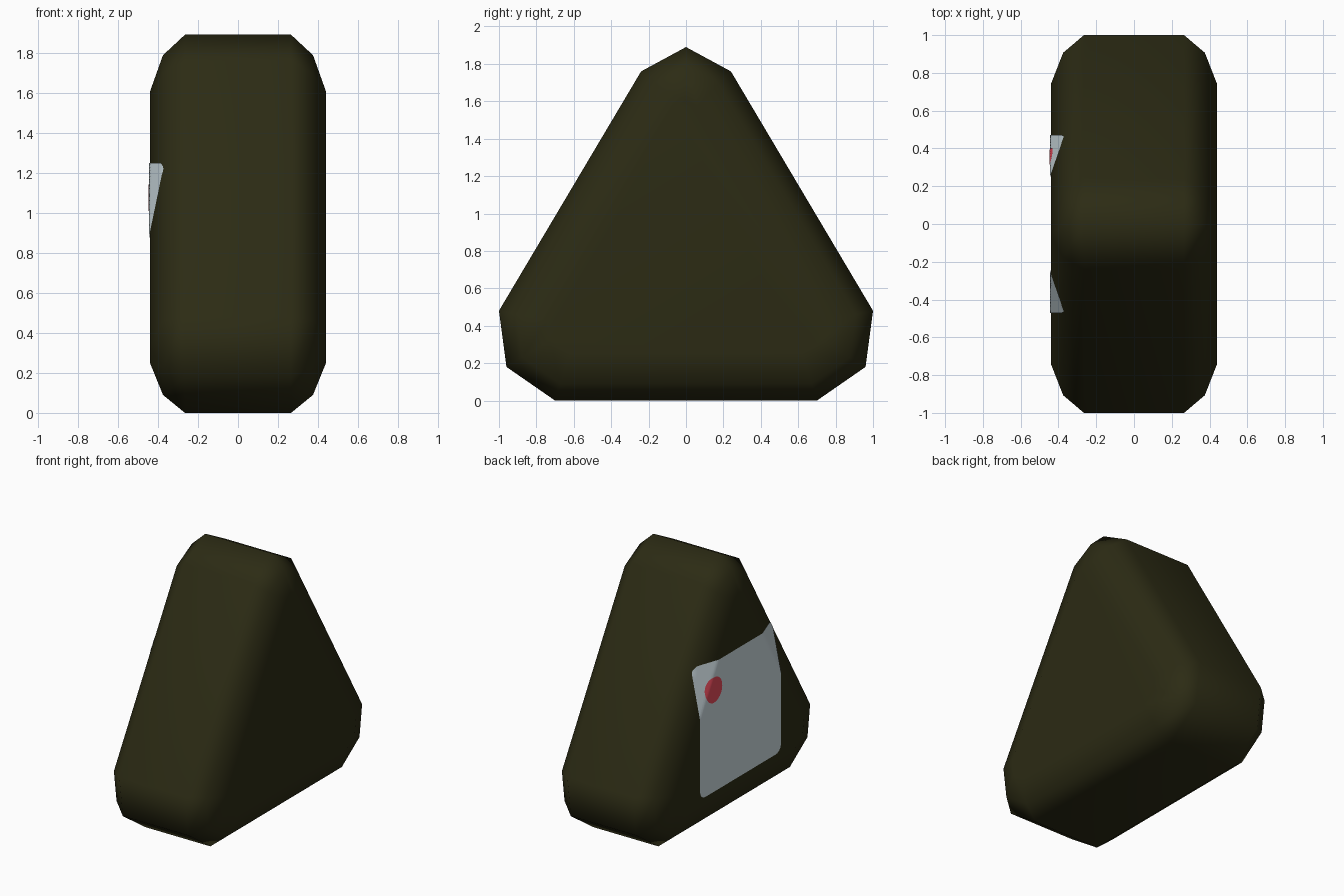
import bpy, bmesh, math
from mathutils import Vector

if "Cube" in bpy.data.objects:
    bpy.data.objects.remove(bpy.data.objects["Cube"])


def material(name, rgb):
    m = bpy.data.materials.new(name)
    m.diffuse_color = (*rgb, 1)
    m.use_nodes = True
    m.node_tree.nodes["Principled BSDF"].inputs["Base Color"].default_value = m.diffuse_color
    return m


SEAWEED = material("dark seaweed", (0.025, 0.024, 0.007))
PAPER = material("pale paper", (0.62, 0.72, 0.76))
RED = material("red", (0.80, 0.07, 0.105))

# Rounded triangle profile in (y, z), clockwise from the apex
half = [(0.24, 1.76), (1.0, 0.48), (0.96, 0.18), (0.70, 0.0)]
PROFILE = [Vector(p) for p in [(0, 1.89)] + half + [(-y, z) for y, z in reversed(half)]]
N = len(PROFILE)
# Edge rounding: (inset of the profile, x distance from the middle)
STEPS = [(0.0, 0.265), (0.09, 0.375), (0.25, 0.44)]


def normal(i):
    e = PROFILE[(i + 1) % N] - PROFILE[i % N]
    return Vector((-e.y, e.x)).normalized()


def inset(d):
    pts = []
    for i in range(N):
        a, b = normal(i - 1), normal(i)
        pts.append(PROFILE[i] - (a + b) * d / (1 + a.dot(b)))
    return pts


def surface_x(p):
    """Half thickness of the body at a (y, z) point."""
    d = min((PROFILE[i] - p).dot(normal(i)) for i in range(N))
    for (d0, x0), (d1, x1) in zip(STEPS, STEPS[1:]):
        if d < d1:
            return x0 + (x1 - x0) * (d - d0) / (d1 - d0)
    return STEPS[-1][1]


def finish(name, bm, mat):
    bmesh.ops.recalc_face_normals(bm, faces=bm.faces)
    for f in bm.faces:
        f.smooth = True
    me = bpy.data.meshes.new(name)
    bm.to_mesh(me)
    bm.free()
    me.materials.append(mat)
    ob = bpy.data.objects.new(name, me)
    bpy.context.collection.objects.link(ob)
    return ob


# Normals point outwards because inset() subtracts them; flip if the winding differs
if normal(0).y < 0:
    PROFILE.reverse()

# Body: six insets of the profile joined along x
bm = bmesh.new()
layers = [(d, -x) for d, x in reversed(STEPS)] + STEPS
rings = [[bm.verts.new((x, p.x, p.y)) for p in inset(d)] for d, x in layers]
for a, b in zip(rings, rings[1:]):
    for i in range(N):
        j = (i + 1) % N
        bm.faces.new((a[i], a[j], b[j], b[i]))
bm.faces.new(rings[0])
bm.faces.new(rings[-1])
body = finish("rice_ball_body", bm, SEAWEED)
body.modifiers.new("weighted normals", 'WEIGHTED_NORMAL')


def sticker(name, outline, centre, lift, mat, count):
    """Thin sheet wrapped over the -x side of the body."""
    c = Vector(centre)
    bm = bmesh.new()

    def vert(p):
        return bm.verts.new((-surface_x(p) - lift, p.x, p.y))

    mid = vert(c)
    prev = None
    for k in range(1, count + 1):
        ring = [vert(c + (p - c) * k / count) for p in outline]
        for i in range(len(ring)):
            j = (i + 1) % len(ring)
            if prev:
                bm.faces.new((prev[i], prev[j], ring[j], ring[i]))
            else:
                bm.faces.new((mid, ring[j], ring[i]))
        prev = ring
    bmesh.ops.recalc_face_normals(bm, faces=bm.faces)
    if sum(f.normal.x * f.calc_area() for f in bm.faces) > 0:
        bmesh.ops.reverse_faces(bm, faces=bm.faces)
    for f in bm.faces:
        f.smooth = True
    me = bpy.data.meshes.new(name)
    bm.to_mesh(me)
    bm.free()
    me.materials.append(mat)
    bpy.context.collection.objects.link(bpy.data.objects.new(name, me))


# Paper label: rounded rectangle, with each side split so it follows the body
Y, Z0, Z1, R = 0.47, 0.30, 1.25, 0.06
corners = []
for cy, cz, start in ((Y - R, Z1 - R, 0), (R - Y, Z1 - R, 90), (R - Y, Z0 + R, 180), (Y - R, Z0 + R, 270)):
    for k in range(7):
        t = math.radians(start + 15 * k)
        corners.append(Vector((cy + R * math.cos(t), cz + R * math.sin(t))))
outline = []
for i, p in enumerate(corners):
    q = corners[(i + 1) % len(corners)]
    n = max(1, round((q - p).length / 0.02))
    outline += [p.lerp(q, k / n) for k in range(n)]
sticker("paper_label", outline, (0, (Z0 + Z1) / 2), 0.004, PAPER, 32)

# Red spot on the label
spot = [Vector((0.31 + 0.093 * math.cos(math.tau * k / 32), 1.05 + 0.093 * math.sin(math.tau * k / 32)))
        for k in range(32)]
sticker("red_spot", spot, (0.31, 1.05), 0.007, RED, 8)
